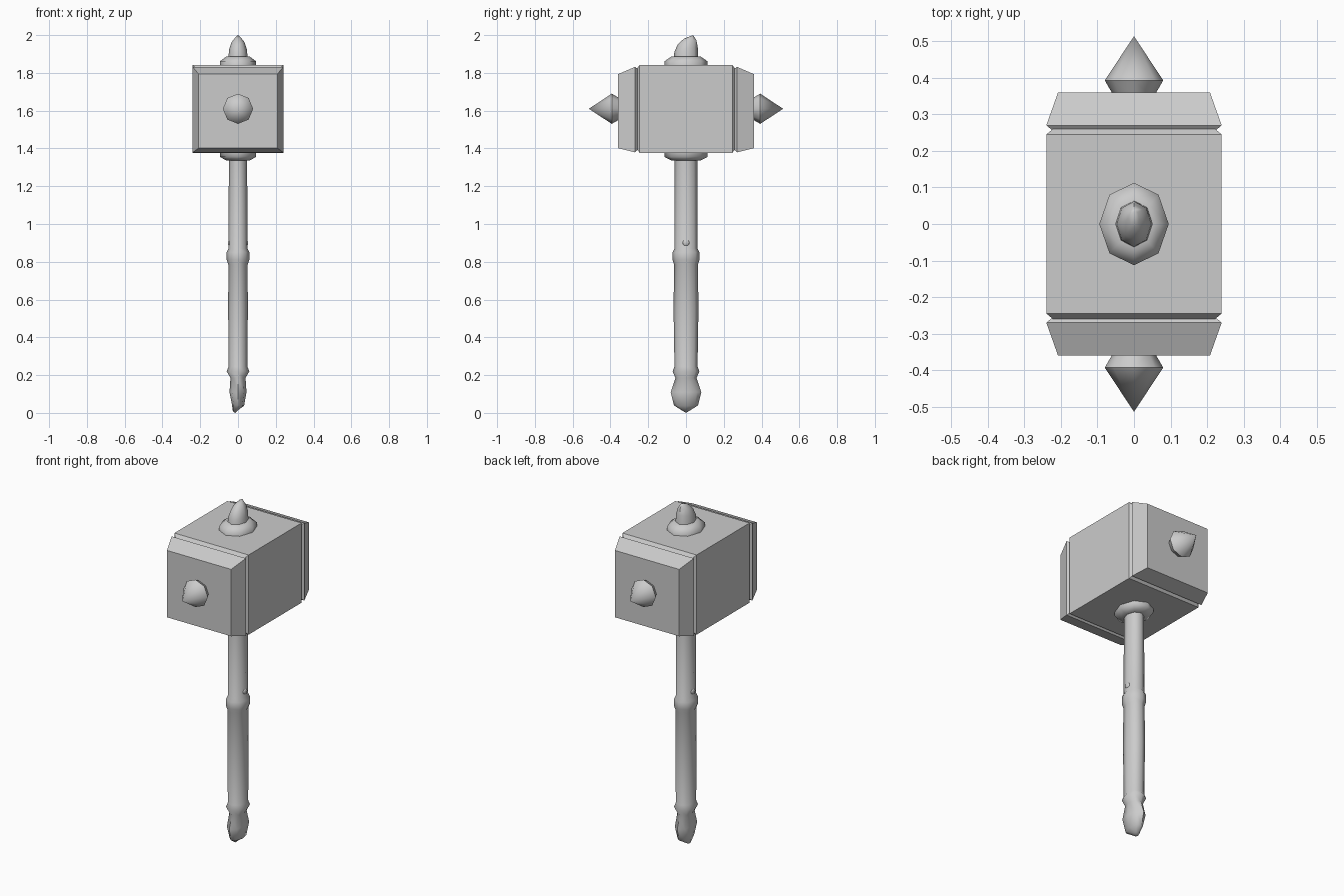
import bpy, bmesh, math
from mathutils import Matrix, Vector

if "Cube" in bpy.data.objects:
    bpy.data.objects.remove(bpy.data.objects["Cube"])


def loft(name, rings, smooth=None):
    """Skin a list of equal-length point rings and cap both ends."""
    bm = bmesh.new()
    vs = [[bm.verts.new(p) for p in r] for r in rings]
    n = len(vs[0])
    for a, b in zip(vs, vs[1:]):
        for i in range(n):
            j = (i + 1) % n
            bm.faces.new((a[i], a[j], b[j], b[i]))
    bm.faces.new(vs[0][::-1])
    bm.faces.new(vs[-1])
    bmesh.ops.remove_doubles(bm, verts=bm.verts, dist=1e-5)
    bmesh.ops.recalc_face_normals(bm, faces=bm.faces)
    me = bpy.data.meshes.new(name)
    bm.to_mesh(me)
    bm.free()
    ob = bpy.data.objects.new(name, me)
    bpy.context.collection.objects.link(ob)
    if smooth:
        bpy.ops.object.select_all(action='DESELECT')
        ob.select_set(True)
        bpy.context.view_layer.objects.active = ob
        bpy.ops.object.shade_smooth_by_angle(angle=math.radians(smooth))
    return ob


def oval(z, rx, ry, cx=0, cy=0, tilt_x=0, tilt_y=0, n=8):
    """Oval ring around the z axis, optionally slanted."""
    pts = []
    for i in range(n):
        a = 2 * math.pi * i / n
        x, y = rx * math.cos(a), ry * math.sin(a)
        pts.append((cx + x, cy + y, z + tilt_x * x + tilt_y * y))
    return pts


def rect(y, hx, z0, z1):
    return [(-hx, y, z0), (hx, y, z0), (hx, y, z1), (-hx, y, z1)]


# Hammer head core with chamfered ends
loft("head_core", [rect(-0.26, 0.222, 1.395, 1.823), rect(-0.245, 0.24, 1.376, 1.842),
                   rect(0.245, 0.24, 1.376, 1.842), rect(0.26, 0.222, 1.395, 1.823)])

# Tapered striking caps and octagonal spikes on both faces
for s, side in ((-1, "front"), (1, "back")):
    loft(side + "_cap", [rect(s * 0.255, 0.222, 1.395, 1.82), rect(s * 0.27, 0.24, 1.379, 1.832),
                         rect(s * 0.36, 0.208, 1.402, 1.793)])
    spike = [(0.355, 0.058), (0.393, 0.08), (0.514, 0.0)]
    loft(side + "_spike", [[(x, s * y, 1.61 + z) for x, z, _ in oval(0, r, r)]
                           for y, r in spike], smooth=40)

# Collars where the shaft passes through the head
loft("top_collar", [oval(1.83, 0.095, 0.113), oval(1.862, 0.095, 0.113),
                    oval(1.888, 0.06, 0.075), oval(1.888, 0.04, 0.05)], smooth=60)
loft("bottom_collar", [oval(1.335, 0.04, 0.05), oval(1.335, 0.06, 0.075),
                       oval(1.355, 0.095, 0.113), oval(1.385, 0.095, 0.113)], smooth=60)

# Slanted finial on top
loft("top_finial", [oval(1.87, 0.052, 0.064), oval(1.925, 0.047, 0.062, tilt_y=0.25),
                    oval(1.963, 0.034, 0.049, cy=0.005, tilt_y=0.25),
                    oval(1.988, 0.014, 0.026, cy=0.014, tilt_y=0.3),
                    oval(1.999, 0, 0, cy=0.034)], smooth=60)

# Upper shaft, middle ring, grip and lower ring: (z, x radius, y radius)
shaft = [(1.36, 0.048, 0.06), (0.87, 0.051, 0.061), (0.85, 0.06, 0.071), (0.81, 0.06, 0.071),
         (0.785, 0.051, 0.063), (0.55, 0.052, 0.066), (0.245, 0.05, 0.061),
         (0.22, 0.06, 0.071), (0.185, 0.04, 0.056)]
# Pommel with a slanted foot
pommel = [oval(0.11, 0.045, 0.081), oval(0.04, 0.032, 0.064, tilt_x=-0.1),
          oval(0.012, 0.015, 0.02, cx=-0.012, tilt_x=0.3), oval(0.0, 0, 0, cx=-0.015)]
loft("handle", [oval(*p) for p in shaft] + pommel, smooth=60)

# Small rivets on both sides of the shaft
for s, side in ((-1, "left"), (1, "right")):
    bpy.ops.mesh.primitive_uv_sphere_add(segments=10, ring_count=6, radius=0.018,
                                         location=(s * 0.045, 0, 0.9))
    ob = bpy.context.object
    ob.name = side + "_rivet"
    ob.scale.x = 0.5
    bpy.ops.object.shade_smooth()
